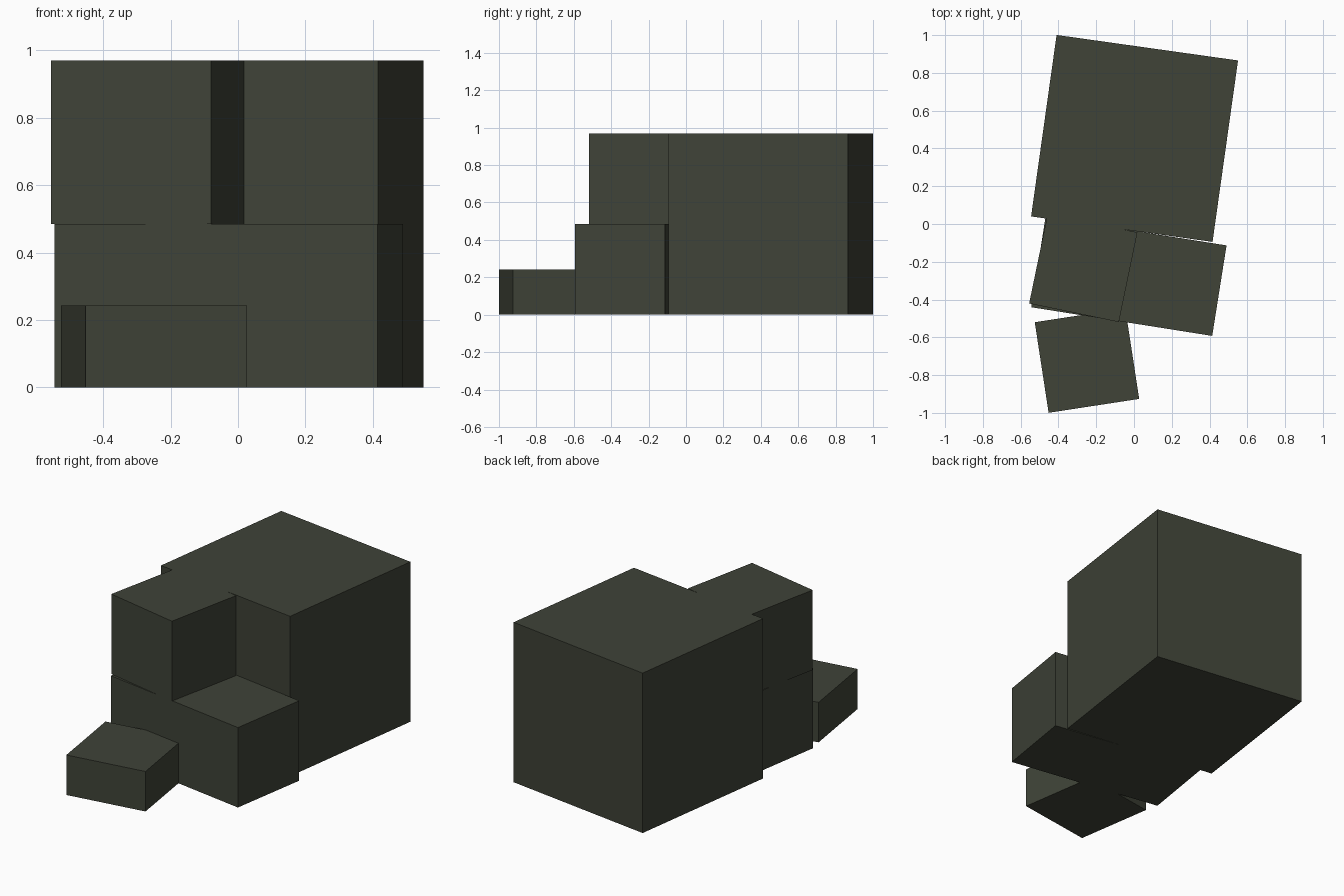
import bpy
import math

if "Cube" in bpy.data.objects:
    bpy.data.objects.remove(bpy.data.objects["Cube"])

# One flat colour for every box
mat = bpy.data.materials.new("dark olive grey")
mat.diffuse_color = (0.050, 0.056, 0.039, 1.0)
mat.use_nodes = True
mat.node_tree.nodes["Principled BSDF"].inputs["Base Color"].default_value = mat.diffuse_color


def box(name, centre, base, size, angle):
    """Box standing at height base, turned about z by angle in degrees."""
    bpy.ops.mesh.primitive_cube_add(
        size=1,
        location=(centre[0], centre[1], base + size[2] / 2),
        rotation=(0, 0, math.radians(angle)))
    obj = bpy.context.object
    obj.name = name
    obj.scale = size
    bpy.ops.object.transform_apply(location=False, rotation=False, scale=True)
    obj.data.materials.append(mat)
    return obj


U = 0.97  # side of the large cube; the rest are halves and quarters

# Large cube at the back
box("large_cube", (0.003, 0.453), 0, (U, U, U), -8)
# Long low box in front of it
box("long_box", (-0.027, -0.277), 0, (U, U / 2, U / 2), -9)
# Half-size cube stacked on the left of the long box
box("upper_cube", (-0.2685, -0.2325), U / 2, (U / 2, U / 2, U / 2), -11.7)
# Flat slab at the front
box("front_slab", (-0.249, -0.723), 0, (U / 2, U / 2, U / 4), 8.7)
